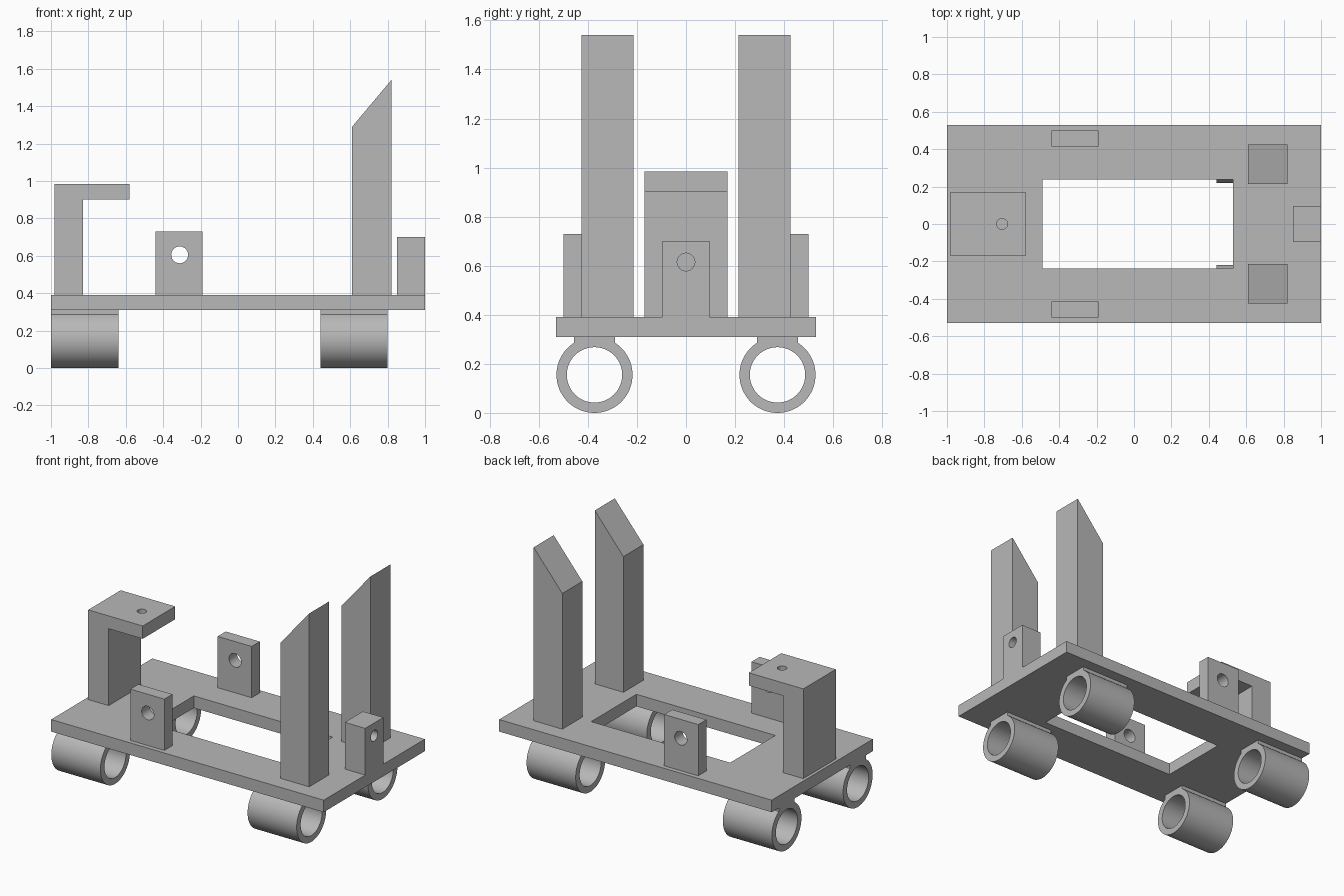
import bpy, bmesh
from math import sin, cos, pi, asin

if "Cube" in bpy.data.objects:
    bpy.data.objects.remove(bpy.data.objects["Cube"], do_unlink=True)

grey = bpy.data.materials.new("light grey")
grey.use_nodes = True
COLOUR = (0.48, 0.48, 0.48, 1)
grey.diffuse_color = COLOUR
grey.node_tree.nodes["Principled BSDF"].inputs["Base Color"].default_value = COLOUR


def prism(name, profile, axis, lo, hi):
    """Extrude a 2D outline along x, y or z between lo and hi."""
    place = {"x": lambda u, v, d: (d, u, v),
             "y": lambda u, v, d: (u, d, v),
             "z": lambda u, v, d: (u, v, d)}[axis]
    bm = bmesh.new()
    ends = [[bm.verts.new(place(u, v, d)) for u, v in profile] for d in (lo, hi)]
    bm.faces.new(ends[0])
    bm.faces.new(ends[1])
    n = len(profile)
    for i in range(n):
        j = (i + 1) % n
        bm.faces.new((ends[0][i], ends[0][j], ends[1][j], ends[1][i]))
    bmesh.ops.recalc_face_normals(bm, faces=bm.faces)
    mesh = bpy.data.meshes.new(name)
    bm.to_mesh(mesh)
    bm.free()
    mesh.materials.append(grey)
    obj = bpy.data.objects.new(name, mesh)
    bpy.context.collection.objects.link(obj)
    return obj


def rect(u0, u1, v0, v1):
    return [(u0, v0), (u1, v0), (u1, v1), (u0, v1)]


def arc(u, v, r, start=0.0, sweep=2 * pi, n=48, closed=True):
    steps = n if closed else n - 1
    return [(u + r * cos(start + sweep * i / steps),
             v + r * sin(start + sweep * i / steps)) for i in range(n)]


def cut(obj, profile, axis, lo, hi):
    """Cut a straight opening through a part, then smooth round walls."""
    cutter = prism("cutter", profile, axis, lo, hi)
    cutter.hide_render = True
    mod = obj.modifiers.new("opening", "BOOLEAN")
    mod.operation = "DIFFERENCE"
    mod.solver = "EXACT"
    mod.object = cutter
    bpy.ops.object.select_all(action="DESELECT")
    obj.select_set(True)
    bpy.context.view_layer.objects.active = obj
    bpy.ops.object.modifier_apply(modifier=mod.name)
    bpy.data.objects.remove(cutter, do_unlink=True)
    bpy.ops.object.shade_smooth_by_angle(angle=0.5)


BASE, DECK = 0.31, 0.39

# Base plate with a rectangular window
plate = prism("base_plate", rect(-1, 1, -0.53, 0.53), "z", BASE, DECK)
cut(plate, rect(-0.49, 0.53, -0.237, 0.237), "z", BASE - 0.1, DECK + 0.1)

# Overhanging bracket with a small vertical hole
bracket = prism("overhang_bracket",
                [(-0.98, DECK), (-0.83, DECK), (-0.83, 0.9),
                 (-0.58, 0.9), (-0.58, 0.985), (-0.98, 0.985)],
                "y", -0.17, 0.17)
cut(bracket, arc(-0.705, 0, 0.029), "z", 0.85, 1.05)

# End lug with a lengthwise hole
lug = prism("end_lug", rect(0.85, 1, -0.095, 0.095), "z", DECK, 0.7)
cut(lug, arc(0, 0.615, 0.036), "x", 0.8, 1.05)

# Paired parts on both sides
R, HALF = 0.155, 0.083
edge = asin(HALF / R)
for side, s in (("right", -1), ("left", 1)):
    # Tall post with a slanted top
    prism(side + "_post",
          [(0.61, DECK), (0.82, DECK), (0.82, 1.54), (0.61, 1.29)],
          "y", *sorted((s * 0.215, s * 0.425)))

    # Side lug with a crosswise hole
    lo, hi = sorted((s * 0.415, s * 0.5))
    ear = prism(side + "_side_lug", rect(-0.44, -0.19, DECK, 0.73), "y", lo, hi)
    cut(ear, arc(-0.312, 0.605, 0.045), "y", lo - 0.05, hi + 0.05)

    # Bearing tubes with a flat saddle under the plate
    y = s * 0.373
    shell = arc(y, R, R, pi / 2 + edge, 2 * (pi - edge), 48, closed=False)
    shell += [(y + HALF, BASE), (y - HALF, BASE)]
    for end, x0, x1 in (("rear", -1, -0.64), ("fore", 0.44, 0.8)):
        tube = prism(f"{side}_{end}_tube", shell, "x", x0, x1)
        cut(tube, arc(y, R, 0.113), "x", x0 - 0.05, x1 + 0.05)
